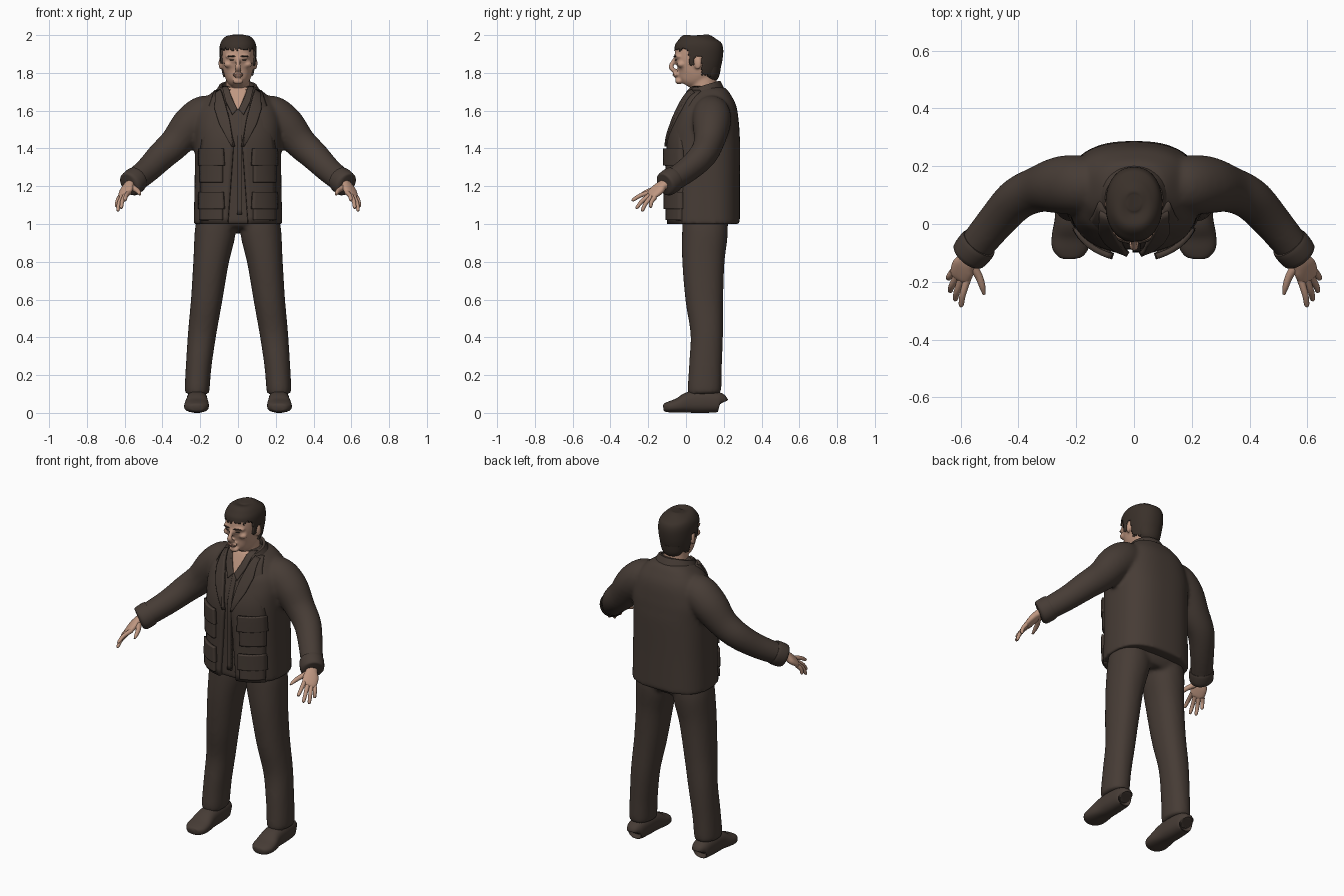
import bpy, bmesh, math
from mathutils import Vector, Matrix

if "Cube" in bpy.data.objects:
    bpy.data.objects.remove(bpy.data.objects["Cube"])


def material(name, r, g, b):
    m = bpy.data.materials.new(name)
    m.use_nodes = True
    m.diffuse_color = (r, g, b, 1)
    m.node_tree.nodes["Principled BSDF"].inputs["Base Color"].default_value = (r, g, b, 1)
    return m


CLOTH = material("dark brown cloth", .062, .045, .036)
SKIN = material("skin", .52, .31, .22)
HAIR = material("dark brown hair", .042, .030, .023)
LIP = material("lip", .38, .20, .15)
X, Y = Vector((1, 0, 0)), Vector((0, 1, 0))
SIDES = (1, -1)


def resample(rings, k=5):
    """Smooth the key rings (x, y, z, ru, rv) with a Catmull-Rom spline."""
    r = [Vector(a) for a in rings]
    r = [r[0]] + r + [r[-1]]
    out = []
    for i in range(1, len(r) - 2):
        a, b, c, d = r[i - 1:i + 3]
        for j in range(k):
            t = j / k
            out.append(.5 * (2 * b + (c - a) * t + (2 * a - 5 * b + 4 * c - d) * t * t
                             + (3 * b - a - 3 * c + d) * t ** 3))
    return out + [r[-1]]


def loft(bm, rings, hint=X, n=32, p=2.0, s=1, k=5):
    """Closed tube of superellipse rings, mirrored in x when s is -1."""
    rs = resample(rings, k)
    loops = []
    for i, r in enumerate(rs):
        t = (rs[min(i + 1, len(rs) - 1)] - rs[max(i - 1, 0)]).to_3d().normalized()
        u = (hint - t * hint.dot(t)).normalized()
        v = t.cross(u)
        loop = []
        for j in range(n):
            a = math.tau * j / n
            c, q = math.cos(a), math.sin(a)
            co = (r.to_3d() + u * r[3] * math.copysign(abs(c) ** (2 / p), c)
                  + v * r[4] * math.copysign(abs(q) ** (2 / p), q))
            loop.append(bm.verts.new((co.x * s, co.y, co.z)))
        loops.append(loop)
    for a, b in zip(loops, loops[1:]):
        for j in range(n):
            bm.faces.new((a[j - 1], a[j], b[j], b[j - 1]))
    bm.faces.new(loops[0])
    bm.faces.new(loops[-1])


def ball(bm, co, size, turn=0):
    m = Matrix.Translation(co) @ Matrix.Rotation(turn, 4, 'Z') @ Matrix.Diagonal((*size, 1))
    bmesh.ops.create_uvsphere(bm, u_segments=20, v_segments=12, radius=1, matrix=m)


def finish(bm, name, mat, recalc=True, solid=0, voxel=0):
    if recalc:
        bmesh.ops.recalc_face_normals(bm, faces=bm.faces)
    me = bpy.data.meshes.new(name)
    bm.to_mesh(me)
    bm.free()
    me.materials.append(mat)
    me.polygons.foreach_set("use_smooth", [True] * len(me.polygons))
    me.set_sharp_from_angle(angle=math.radians(50))
    ob = bpy.data.objects.new(name, me)
    bpy.context.scene.collection.objects.link(ob)
    if solid:
        m = ob.modifiers.new("Thickness", 'SOLIDIFY')
        m.thickness, m.offset = solid, -1
    if voxel:
        m = ob.modifiers.new("Blend", 'REMESH')
        m.mode, m.voxel_size, m.use_smooth_shade = 'VOXEL', voxel, True
        m = ob.modifiers.new("Soften", 'SMOOTH')
        m.factor, m.iterations = .5, 6
    return ob


# Jacket: body and both sleeves blended into one surface
TORSO = [(0, .10, 1.0, .235, .185), (0, .10, 1.2, .23, .185), (0, .10, 1.42, .228, .187),
         (0, .112, 1.53, .228, .172), (0, .122, 1.61, .205, .15), (0, .12, 1.67, .165, .12),
         (0, .115, 1.715, .11, .09), (0, .115, 1.73, .08, .07)]
ARM = [(.09, .13, 1.60, .06, .06), (.17, .135, 1.585, .098, .098), (.25, .135, 1.525, .1, .1),
       (.33, .12, 1.43, .08, .085), (.405, .085, 1.36, .073, .077), (.48, .005, 1.285, .065, .068),
       (.565, -.10, 1.215, .058, .062)]
bm = bmesh.new()
loft(bm, TORSO, n=64, p=2.6)
for s in SIDES:
    loft(bm, ARM, hint=Y, s=s)
finish(bm, "jacket", CLOTH, voxel=.011)

bm = bmesh.new()
for s in SIDES:
    loft(bm, [(.535, -.065, 1.24, .064, .066), (.545, -.077, 1.232, .067, .069),
              (.57, -.108, 1.21, .063, .067), (.577, -.116, 1.205, .045, .05)], hint=Y, s=s, k=3)
finish(bm, "sleeve_cuffs", CLOTH)

BODY = resample(TORSO, 8)


def front_y(x, z):
    """Depth of the jacket front at x and z."""
    i = next((i for i in range(len(BODY) - 2) if BODY[i + 1].z >= z), len(BODY) - 2)
    a, b = BODY[i], BODY[i + 1]
    r = a.lerp(b, max(0, min(1, (z - a.z) / (b.z - a.z))))
    return r.y - r[4] * (1 - min(.95, abs(x) / r[3]) ** 2.6) ** (1 / 2.6)


def at(line, t):
    f = t * (len(line) - 1)
    i = min(int(f), len(line) - 2)
    return Vector(line[i]).lerp(Vector(line[i + 1]), f - i)


def patch(bm, edge, outer, lift=(.014, .014), s=1, rows=20, cols=8):
    """Cloth panel lying on the jacket front between two (x, z) lines."""
    grid = []
    for i in range(rows + 1):
        a, b = at(edge, i / rows), at(outer, i / rows)
        row = []
        for j in range(cols + 1):
            x, z = a.lerp(b, j / cols)
            d = lift[0] + (lift[1] - lift[0]) * j / cols
            row.append(bm.verts.new((x * s, front_y(x, z) - d, z)))
        grid.append(row)
    faces = [bm.faces.new((a[j], a[j + 1], b[j + 1], b[j]))
             for a, b in zip(grid, grid[1:]) for j in range(cols)]
    bm.normal_update()
    if sum(f.normal.y for f in faces) > 0:
        bmesh.ops.reverse_faces(bm, faces=faces)


# Open jacket fronts, lapels and the fastening strip between them
OPEN = [(.055, 1.0), (.04, 1.2), (.025, 1.4), (.05, 1.58), (.095, 1.71)]
bm = bmesh.new()
for s in SIDES:
    patch(bm, OPEN, [(.2, 1.0), (.2, 1.2), (.2, 1.4), (.17, 1.58), (.125, 1.71)], (.016, .0), s)
finish(bm, "jacket_fronts", CLOTH, False, .022)
bm = bmesh.new()
for s in SIDES:
    patch(bm, [(.026, 1.41), (.045, 1.55), (.07, 1.64), (.095, 1.715)],
          [(.034, 1.41), (.10, 1.53), (.125, 1.61), (.12, 1.70)], (.027, .02), s)
    patch(bm, [(.004, 1.61), (.03, 1.66), (.055, 1.73)],
          [(.03, 1.58), (.065, 1.65), (.085, 1.73)], (.016, .016), s)
finish(bm, "lapels_and_shirt_collar", CLOTH, False, .02)
bm = bmesh.new()
patch(bm, [(-.006, 1.05), (-.006, 1.61)], [(.022, 1.05), (.022, 1.61)], (.01, .01))
finish(bm, "fastening_strip", CLOTH, False, .012)
bm = bmesh.new()
patch(bm, [(-.002, 1.6), (-.055, 1.725)], [(.002, 1.6), (.055, 1.725)], (.006, .006))
finish(bm, "open_neck", SKIN, False, .008)

# Four pockets, each a pouch under a flap
pouches, flaps = bmesh.new(), bmesh.new()
for s in SIDES:
    for top, low in ((1.39, 1.22), (1.16, 1.02)):
        mid = top - .08
        patch(pouches, [(.085, low), (.085, top)], [(.205, low), (.205, top)], (.028, .014), s)
        patch(flaps, [(.075, mid), (.08, top + .01)], [(.213, mid), (.21, top + .01)],
              (.038, .02), s)
finish(pouches, "pocket_pouches", CLOTH, False, .03)
finish(flaps, "pocket_flaps", CLOTH, False, .02)

# Folded collar, open at the throat and dropping towards the front
bm = bmesh.new()
rows = []
for i in range(41):
    a = math.radians(-62 + 304 * i / 40)
    row = []
    for r, z in ((.075, 1.715), (.085, 1.757), (.1, 1.757), (.13, 1.70), (.145, 1.665)):
        x, y = r * math.cos(a), .09 + r * .93 * math.sin(a)
        row.append(bm.verts.new((x, y, z - .3 * max(0, .17 - y))))
    rows.append(row)
for a, b in zip(rows, rows[1:]):
    for j in range(4):
        bm.faces.new((a[j], a[j + 1], b[j + 1], b[j]))
finish(bm, "jacket_collar", CLOTH, solid=.01)

# Trousers: hips and legs blended together
bm = bmesh.new()
loft(bm, [(0, .1, .965, .19, .10), (0, .105, 1.0, .218, .118), (0, .105, 1.06, .215, .12)], n=48, p=2.5)
for s in SIDES:
    loft(bm, [(.115, .1, 1.04, .10, .115), (.122, .1, .95, .108, .121), (.143, .092, .8, .094, .112),
              (.166, .097, .6, .083, .1), (.19, .11, .42, .075, .086), (.208, .103, .25, .068, .087),
              (.216, .098, .13, .066, .089), (.217, .098, .1, .062, .084)], s=s, p=2.2)
finish(bm, "trousers", CLOTH, voxel=.011)

# Shoes, heel to toe
bm = bmesh.new()
for s in SIDES:
    loft(bm, [(.217, .187, .05, .03, .035), (.217, .175, .056, .048, .052), (.217, .1, .06, .055, .06),
              (.217, .02, .056, .057, .056), (.219, -.04, .04, .065, .039), (.221, -.085, .032, .062, .03),
              (.222, -.112, .028, .042, .022), (.222, -.12, .027, .02, .013)], s=s, p=2.5)
finish(bm, "shoes", CLOTH)

# Hands: flat palm, four fingers and a thumb
bm = bmesh.new()
ACROSS = Vector((.053, .03, -.025)).normalized()
FINGERS = [((.576, -.19, 1.168), (.60, -.287, 1.125)), ((.596, -.19, 1.154), (.62, -.265, 1.083)),
           ((.613, -.182, 1.145), (.638, -.235, 1.068)), ((.626, -.165, 1.142), (.643, -.19, 1.088))]
for s in SIDES:
    loft(bm, [(.56, -.09, 1.222, .03, .025), (.577, -.125, 1.205, .032, .022),
              (.59, -.15, 1.182, .043, .021), (.601, -.18, 1.157, .04, .016),
              (.604, -.192, 1.147, .028, .009)], hint=ACROSS, s=s, p=2.3)
    for base, tip in FINGERS:
        a, b = Vector(base), Vector(tip)
        mid = a.lerp(b, .5) + Vector((.004, -.004, .004))
        loft(bm, [(*a, .013, .013), (*mid, .011, .011), (*a.lerp(b, .9), .009, .009),
                  (*b, .004, .004)], hint=ACROSS, n=14, s=s)
    loft(bm, [(.572, -.13, 1.2, .018, .018), (.54, -.175, 1.182, .014, .014),
              (.525, -.215, 1.168, .011, .011), (.519, -.243, 1.155, .005, .005)],
         hint=ACROSS, n=14, s=s)
finish(bm, "hands", SKIN)

# Head and neck blended with nose, brow, cheeks and ears
HEAD = [(0, .0, 1.735, .03, .03), (0, .012, 1.755, .052, .06), (0, .035, 1.79, .071, .094),
        (0, .052, 1.83, .081, .113), (0, .06, 1.88, .088, .121), (0, .066, 1.93, .088, .119),
        (0, .068, 1.965, .074, .098), (0, .07, 1.985, .048, .065), (0, .07, 1.99, .015, .02)]
bm = bmesh.new()
loft(bm, HEAD, n=48, p=2.2)
loft(bm, [(0, .1, 1.64, .08, .08), (0, .095, 1.72, .066, .07), (0, .085, 1.8, .062, .075)])
loft(bm, [(0, -.052, 1.885, .009, .01), (0, -.068, 1.858, .011, .012), (0, -.08, 1.832, .016, .013),
          (0, -.066, 1.815, .018, .012), (0, -.05, 1.81, .01, .008)], n=16)
ball(bm, (0, -.038, 1.756), (.03, .02, .017))
ball(bm, (0, -.055, 1.79), (.03, .014, .014))
for s in SIDES:
    ball(bm, (s * .036, -.045, 1.887), (.034, .016, .010), s * .3)
    ball(bm, (s * .05, -.025, 1.845), (.026, .022, .018))
    ball(bm, (s * .092, .062, 1.85), (.010, .021, .034), s * -.35)
finish(bm, "head", SKIN, voxel=.0065)

# Facial details
bm = bmesh.new()
for s in SIDES:
    ball(bm, (s * .036, -.058, 1.888), (.024, .006, .004), s * .3)
    ball(bm, (s * .034, -.053, 1.869), (.013, .005, .003), s * .25)
finish(bm, "eyebrows_and_eyes", HAIR)
bm = bmesh.new()
ball(bm, (0, -.066, 1.79), (.026, .005, .005))
finish(bm, "lips", LIP)

# Hair: enlarged skull shell trimmed along a ragged hairline
bm = bmesh.new()
loft(bm, [(x, y + .004, z + (.01 if z > 1.9 else 0), u + .009, v + .008) for x, y, z, u, v in HEAD],
     n=96, p=2.2, k=8)


def hairline(x, y):
    ragged = .006 * math.sin(x * 260) + .004 * math.sin(y * 410 + x * 90)
    if y < .015:
        return 1.925 + ragged
    if y < .045:
        return 1.845 + ragged
    if y < .085:
        return 1.885
    return 1.785 + ragged


bare = [f for f in bm.faces if f.calc_center_median().z
        < hairline(f.calc_center_median().x, f.calc_center_median().y)]
bmesh.ops.delete(bm, geom=bare, context='FACES')
finish(bm, "hair", HAIR, solid=.012)
bm = bmesh.new()
loft(bm, [(0, .125, 1.83, .075, .06), (0, .125, 1.79, .066, .052), (0, .122, 1.768, .05, .04)])
finish(bm, "nape_hair", HAIR)
